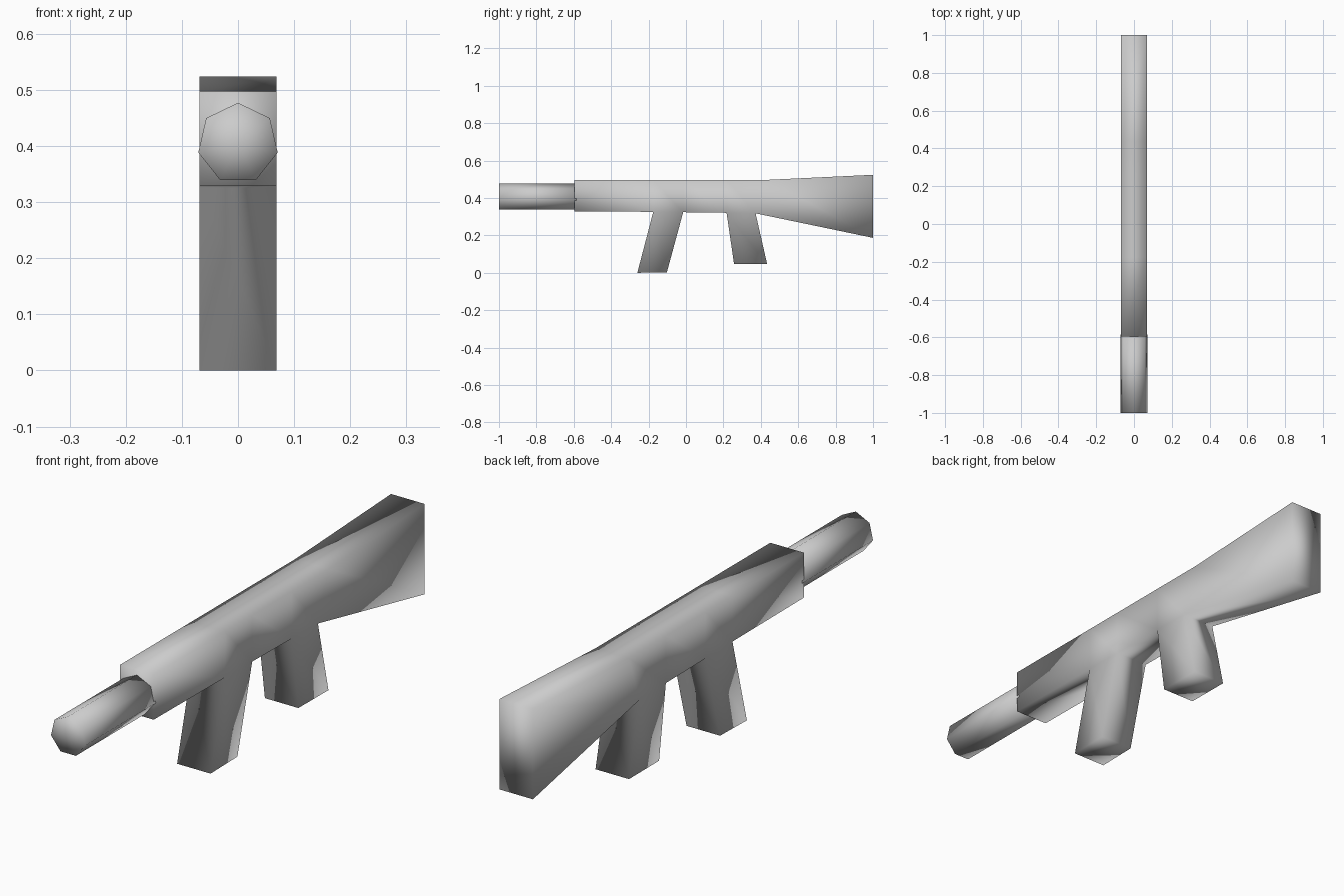
import bpy, bmesh, math

if "Cube" in bpy.data.objects:
    bpy.data.objects.remove(bpy.data.objects["Cube"])

HALF_W = 0.069


def finish(bm, name):
    bmesh.ops.recalc_face_normals(bm, faces=bm.faces[:])
    for f in bm.faces:
        f.smooth = True
    mesh = bpy.data.meshes.new(name)
    bm.to_mesh(mesh)
    bm.free()
    obj = bpy.data.objects.new(name, mesh)
    bpy.context.collection.objects.link(obj)
    return obj


# Body and stock: rectangular sections lofted along y
# each station: (top y, top z), (bottom y, bottom z)
stations = [
    ((-0.595, 0.497), (-0.595, 0.329)),
    ((-0.175, 0.497), (-0.175, 0.326)),
    ((-0.015, 0.497), (-0.015, 0.324)),
    ((0.217, 0.497), (0.217, 0.321)),
    ((0.435, 0.497), (0.372, 0.318)),
    ((1.0, 0.524), (1.0, 0.187)),
]
bm = bmesh.new()
sections = []
for (ty, tz), (by, bz) in stations:
    sections.append([bm.verts.new(p) for p in (
        (-HALF_W, ty, tz), (HALF_W, ty, tz),
        (HALF_W, by, bz), (-HALF_W, by, bz))])
undersides = []
for a, b in zip(sections, sections[1:]):
    for i in range(4):
        j = (i + 1) % 4
        face = bm.faces.new((a[i], a[j], b[j], b[i]))
        if i == 2:
            undersides.append(face)
bm.faces.new(sections[0])
bm.faces.new(sections[-1])


# Magazine and hand grip: pulled down out of the underside
def pull_down(face, front, back):
    foot = bmesh.ops.extrude_discrete_faces(bm, faces=[face])["faces"][0]
    ordered = sorted(foot.verts, key=lambda v: v.co.y)
    for v, (y, z) in zip(ordered, (front, front, back, back)):
        v.co.y, v.co.z = y, z


pull_down(undersides[1], (-0.26, 0.0), (-0.102, 0.003))
pull_down(undersides[3], (0.257, 0.047), (0.434, 0.046))
finish(bm, "body_with_stock_and_grips")

# Barrel: seven-sided tube with fanned end caps
SIDES, RADIUS, BARREL_Z = 7, 0.0726, 0.4044
bm = bmesh.new()
rings = []
for y in (-1.0, -0.585):
    rings.append([bm.verts.new((RADIUS * math.sin(t), y, BARREL_Z + RADIUS * math.cos(t)))
                  for t in (2 * math.pi * k / SIDES for k in range(SIDES))])
centres = [bm.verts.new((0, y, BARREL_Z)) for y in (-1.0, -0.585)]
for k in range(SIDES):
    n = (k + 1) % SIDES
    bm.faces.new((rings[0][k], rings[0][n], rings[1][n], rings[1][k]))
    for ring, centre in zip(rings, centres):
        bm.faces.new((ring[k], ring[n], centre))
finish(bm, "barrel")
